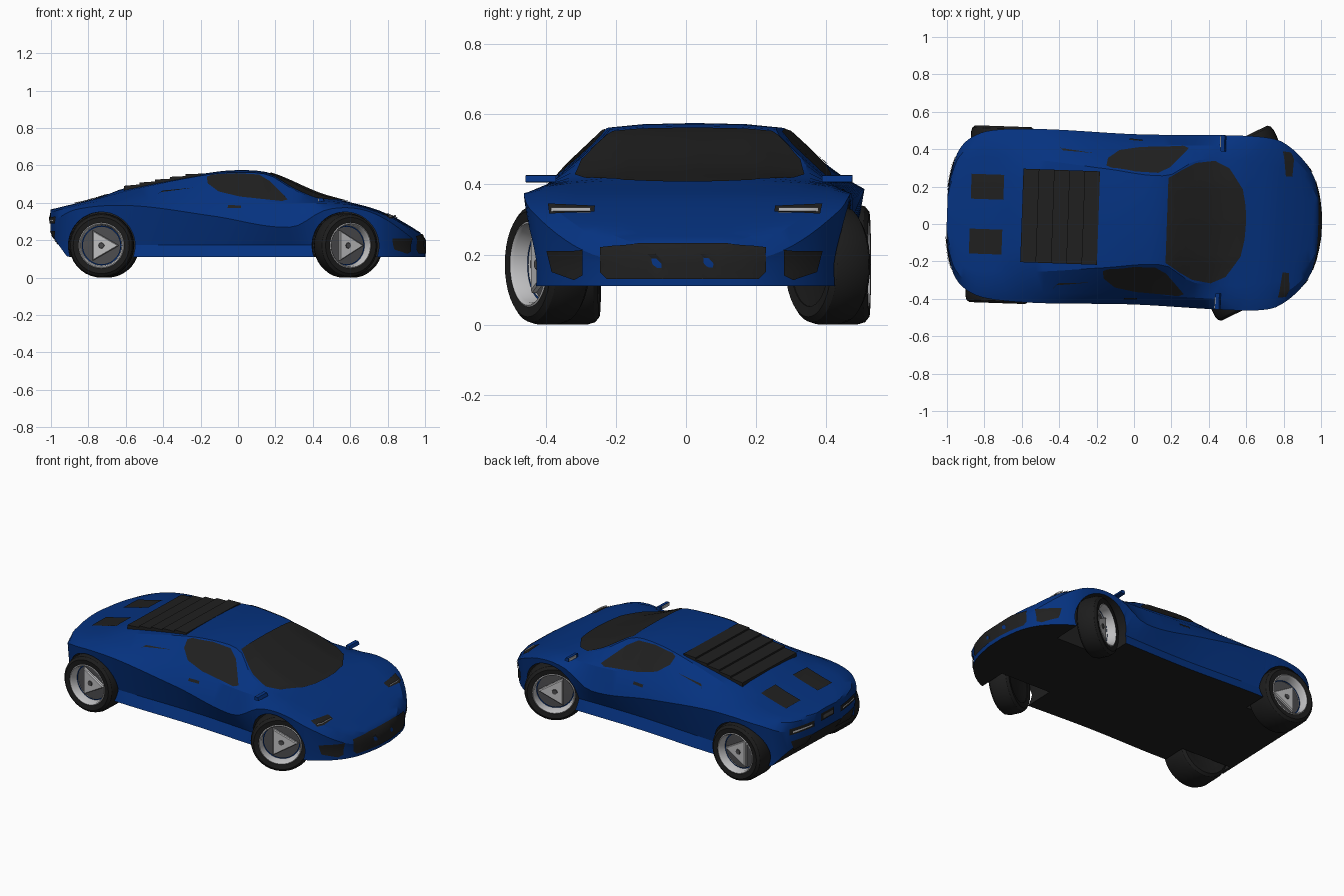
import bpy, bmesh, math
from mathutils import Matrix, Vector
from mathutils.bvhtree import BVHTree

if "Cube" in bpy.data.objects:
    bpy.data.objects.remove(bpy.data.objects["Cube"])


def material(name, *rgb):
    m = bpy.data.materials.new(name)
    m.use_nodes = True
    m.diffuse_color = (*rgb, 1)
    m.node_tree.nodes["Principled BSDF"].inputs["Base Color"].default_value = (*rgb, 1)
    return m


blue = material("body blue", .0015, .032, .215)
black = material("trim black", .014, .014, .014)
rubber = material("tyre rubber", .012, .012, .012)
silver = material("rim silver", .52, .52, .53)
steel = material("brake steel", .075, .075, .08)
parts = []


def finish(name, bm, *mats, angle=30, matrix=None):
    mesh = bpy.data.meshes.new(name)
    if matrix:
        bm.transform(matrix)
    bm.to_mesh(mesh)
    bm.free()
    for m in mats:
        mesh.materials.append(m)
    mesh.shade_smooth()
    mesh.set_sharp_from_angle(angle=math.radians(angle))
    obj = bpy.data.objects.new(name, mesh)
    bpy.context.collection.objects.link(obj)
    parts.append(obj)
    return obj


def curve(*p):
    """Smooth function of x through the given points."""
    def slope(i):
        a, b = p[max(i - 1, 0)], p[min(i + 1, len(p) - 1)]
        return (b[1] - a[1]) / (b[0] - a[0])

    def f(x):
        i = max(0, min(len(p) - 2, sum(q[0] <= x for q in p) - 1))
        (x0, y0), (x1, y1) = p[i], p[i + 1]
        h = x1 - x0
        t = (x - x0) / h
        u = 1 - t
        return (y0 * (1 + 2 * t) * u * u + slope(i) * h * t * u * u
                + y1 * (3 - 2 * t) * t * t - slope(i + 1) * h * t * t * u)
    return f


# Body rails: half width and heights along the length
width = curve((-1, .12), (-.985, .22), (-.95, .335), (-.88, .41), (-.77, .45), (-.5, .465), (0, .455),
              (.57, .467), (.75, .452), (.83, .408), (.9, .342), (.95, .268), (.98, .185), (1, .06))
tuck = curve((-1, .95), (-.8, .95), (-.5, .9), (.35, .9), (.65, .95), (1, .95))
crest_z = curve((-1, .365), (-.74, .43), (-.6, .48), (-.16, .56), (0, .575), (.17, .56),
                (.435, .45), (.6, .403), (.76, .355), (.97, .243), (1, .2))
roof_y = curve((-1, .3), (-.55, .3), (-.16, .265), (.17, .24), (.3, .315), (.43, .345), (.6, .33), (1, .27))
roof_z = curve((-1, .36), (-.75, .42), (-.55, .472), (-.16, .55), (0, .562), (.17, .55),
               (.3, .475), (.43, .42), (.6, .397), (.76, .353), (.97, .24), (1, .195))
belt_z = curve((-1, .35), (-.75, .405), (-.5, .42), (-.16, .425), (.28, .4), (.6, .392),
               (.76, .35), (.9, .28), (1, .185))
crease_z = curve((-1, .29), (-.85, .365), (-.55, .385), (-.12, .33), (.3, .27), (.48, .36),
                 (.65, .37), (.8, .315), (1, .165))


def section(x):
    w, ry, top = width(x), min(roof_y(x), .72 * width(x)), crest_z(x)
    low = .11 + max(0, -x - .9) * 1.35
    half = [(.95 * w, low), (tuck(x) * w, max(.175, low + .012)), (w, crease_z(x)), (.88 * w, belt_z(x)),
            (ry, roof_z(x)), (ry * .6, roof_z(x) + .75 * (top - roof_z(x))), (0, top)]
    return half + [(-y, z) for y, z in half[-2::-1]]


bm = bmesh.new()
rings = []
for k in range(-32, 33):
    x = math.sin(math.pi / 2 * k / 32)
    rings.append([bm.verts.new((x, y, z)) for y, z in section(x)])
for a, b in zip(rings, rings[1:]):
    for i in range(len(a)):
        j = (i + 1) % len(a)
        bm.faces.new((a[i], a[j], b[j], b[i]))
bm.faces.new(rings[0])
bm.faces.new(rings[-1])
bmesh.ops.recalc_face_normals(bm, faces=bm.faces)
for f in bm.faces:
    f.material_index = int(f.normal.z < -.5)
bmesh.ops.triangulate(bm, faces=bm.faces)
bm.normal_update()
shell = BVHTree.FromBMesh(bm)
body = finish("body", bm, blue, black, angle=24)

# Wheel arches cut out of the body
cutters = []
for x, r, inner in ((.59, .179, .25), (-.715, .179, .29)):
    for s in (1, -1):
        bm = bmesh.new()
        bmesh.ops.create_cone(bm, cap_ends=True, segments=48, radius1=r, radius2=r, depth=.4)
        for f in bm.faces:
            f.material_index = 1
        place = Matrix.Translation((x, s * (inner + .2), .172)) @ Matrix.Rotation(math.pi / 2, 4, 'X')
        c = finish("arch_cutter", bm, blue, black, matrix=place)
        c.hide_render = True
        cutters.append(c)
        mod = body.modifiers.new("arch", 'BOOLEAN')
        mod.object, mod.solver = c, 'EXACT'
baked = bpy.data.meshes.new_from_object(body.evaluated_get(bpy.context.evaluated_depsgraph_get()))
body.modifiers.clear()
body.data = baked
baked.shade_smooth()
baked.set_sharp_from_angle(angle=math.radians(24))
for c in cutters:
    parts.remove(c)
    bpy.data.objects.remove(c)

# Thin plates laid on the body along a direction
VIEWS = {"top": ((0, 0, -1), lambda u, v, s: (u, v * s, 2)),
         "side": ((0, -1, 0), lambda u, v, s: (u, 2 * s, v)),
         "front": ((-1, 0, 0), lambda u, v, s: (2, u * s, v)),
         "rear": ((1, 0, 0), lambda u, v, s: (-2, u * s, v))}


def plate(name, view, outline, mat, s=1, lift=.005, foot=None):
    """With a foot height the plate stands upright on the body instead of lying on it."""
    ray, place = VIEWS[view]
    ray = Vector(ray) * (s if view == "side" else 1)
    bm = bmesh.new()
    bm.faces.new([bm.verts.new((u, v, 0)) for u, v in outline])
    for axis in ((1, 0, 0), (0, 1, 0)):
        for k in range(-40, 41):
            bmesh.ops.bisect_plane(bm, geom=bm.verts[:] + bm.edges[:] + bm.faces[:],
                                   plane_co=Vector(axis) * k * .025, plane_no=axis)
    bmesh.ops.triangulate(bm, faces=bm.faces)
    for v in bm.verts:
        start = Vector(place(v.co.x, v.co.y, s))
        height = start.z
        if foot:
            start.z = foot
        hit, normal, _, _ = shell.ray_cast(start, ray)
        if hit is None:
            hit, normal, _, _ = shell.find_nearest(start - ray * start.dot(ray))
        v.co = hit + normal * lift
        if foot:
            v.co.z = height
    bm.normal_update()
    for f in bm.faces:
        if f.normal.dot(ray) > 0:
            f.normal_flip()
    return finish(name, bm, mat)


def pair(name, view, outline, mat, **kw):
    for s, side in ((1, "left"), (-1, "right")):
        plate(side + "_" + name, view, outline, mat, s, **kw)


def rect(a, b, c, d):
    return [(a, c), (b, c), (b, d), (a, d)]


edge = [(.175, .227), (.25, .275), (.32, .312), (.42, .327), (.5, .29), (.575, .18), (.593, .09), (.598, 0)]
plate("windscreen", "top", edge + [(x, -y) for x, y in edge[-2::-1]], black)
pair("side_window", "side", [(-.157, .537), (-.13, .548), (0, .555), (.12, .548), (.18, .513), (.28, .415),
                             (.25, .406), (.025, .43), (-.09, .457), (-.15, .5)], black)
pair("door_handle", "side", rect(-.04, .03, .37, .385), black)
pair("side_intake", "side", [(-.42, .44), (-.4, .453), (-.22, .478), (-.39, .462)], black)
pair("deck_vent", "top", rect(-.875, -.7, .08, .213), black)
plate("front_grille", "front", [(-.235, .22), (-.12, .23), (.12, .23), (.235, .22), (.235, .15), (.215, .13),
                                (-.215, .13), (-.235, .15)], black)
pair("front_intake", "front", [(.285, .212), (.39, .21), (.375, .15), (.31, .127), (.285, .14)], black)
pair("headlight_frame", "front", [(.257, .318), (.385, .313), (.39, .341), (.257, .335)], black)
pair("headlight", "front", rect(.268, .38, .32, .334), silver, lift=.006, foot=.32)
pair("tail_light", "rear", rect(.12, .3, .29, .325), black)
pair("tail_light_strip", "rear", rect(.14, .28, .302, .31), silver, lift=.009)
pair("rear_vent", "rear", [(.13, .18), (.26, .18), (.29, .25), (.14, .25)], black)
plate("rear_plate_holder", "rear", rect(-.06, .06, .3, .345), black)
plate("rear_plate", "rear", rect(-.045, .045, .312, .332), steel, lift=.009)


def prism(name, profile, y0, y1, mat):
    bm = bmesh.new()
    f = bm.faces.new([bm.verts.new((x, y0, z)) for x, z in profile])
    ext = bmesh.ops.extrude_face_region(bm, geom=[f])["geom"]
    bmesh.ops.translate(bm, vec=(0, y1 - y0, 0), verts=[g for g in ext if isinstance(g, bmesh.types.BMVert)])
    bmesh.ops.recalc_face_normals(bm, faces=bm.faces)
    return finish(name, bm, mat, angle=20)


# Engine cover slats
for k in range(5):
    a = -.6 + k * .082
    b = a + .082
    prism("engine_slat", [(a, crest_z(a) - .04), (a, crest_z(a) + .011), (b, crest_z(b) + .001),
                          (b, crest_z(b) - .04)], -.25, .25, black)

# Door mirrors
for s in (1, -1):
    prism("mirror", [(.45, .405), (.45, .427), (.47, .425), (.478, .407)], s * .38, s * .466, blue)
    prism("mirror_glass", rect(.445, .45, .408, .424), s * .4, s * .462, silver)


def lathe(name, profile, mat, matrix, s, closed=False, steps=36):
    bm = bmesh.new()
    rows = [[bm.verts.new((r * math.cos(a), s * y, r * math.sin(a))) for r, y in profile]
            for a in (math.tau * k / steps for k in range(steps))]
    n = len(profile)
    for k in range(steps):
        p, q = rows[k], rows[(k + 1) % steps]
        for i in range(n if closed else n - 1):
            j = (i + 1) % n
            bm.faces.new((p[i], p[j], q[j], q[i]))
    bmesh.ops.remove_doubles(bm, verts=bm.verts, dist=1e-5)
    bmesh.ops.recalc_face_normals(bm, faces=bm.faces)
    return finish(name, bm, mat, matrix=matrix)


# Wheels, the front pair steered left
for end, x, y, h, steer in (("front", .59, .4, .062, 28), ("rear", -.715, .385, .088, 0)):
    for s in (1, -1):
        m = Matrix.Translation((x, s * y, .172)) @ Matrix.Rotation(math.radians(steer), 4, 'Z')
        lathe(end + "_tyre", [(.12, h - .004), (.15, h), (.165, h - .012), (.172, h - .035), (.172, .035 - h),
                              (.165, .012 - h), (.15, -h), (.12, .004 - h)], rubber, m, s, True)
        lathe(end + "_rim", [(.122, h - .003), (.117, h), (.11, h - .01), (.104, h - .07)], silver, m, s)
        lathe(end + "_rim_ring", [(.106, h - .05), (.1, h - .05)], blue, m, s)
        lathe(end + "_brake_disc", [(.106, h - .06), (.03, h - .058), (0, h - .058)], steel, m, s)
        lathe(end + "_spoke_plate", [(0, h - .03), (.085, h - .03), (.094, h - .036), (.094, h - .05), (0, h - .05)],
              silver, m, s, steps=3)
        lathe(end + "_hub_cap", [(0, h - .026), (.014, h - .026), (.016, h - .031)], steel, m, s, steps=16)
        lathe(end + "_inner_cover", [(.122, .006 - h), (.06, .02 - h), (0, .02 - h)], rubber, m, s)

# Whole car stands slightly turned
turn = Matrix.Translation((0, .025, 0)) @ Matrix.Rotation(-.035, 4, 'Z')
for obj in parts:
    obj.data.transform(turn)
